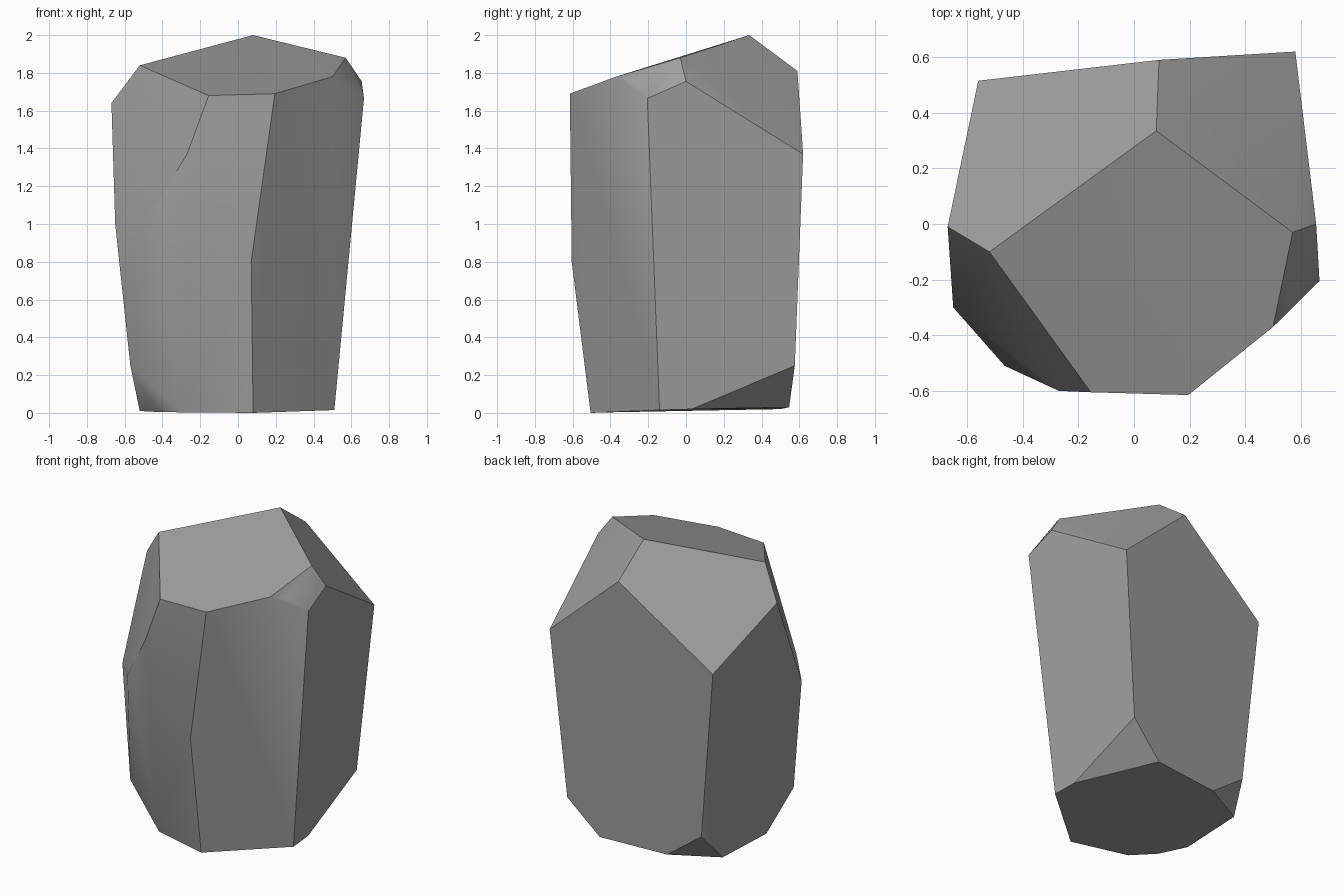
import bpy, bmesh, math

if "Cube" in bpy.data.objects:
    bpy.data.objects.remove(bpy.data.objects["Cube"])

# Key corners of the chipped boulder, grouped by region
crown = [(0.08, 0.335, 2.0), (-0.52, -0.10, 1.84), (-0.155, -0.605, 1.68),
         (0.195, -0.615, 1.69), (0.57, -0.03, 1.88), (0.50, -0.37, 1.78),
         (0.56, -0.30, 1.755), (0.667, -0.205, 1.665), (0.65, -0.09, 1.735),
         (0.655, 0.0, 1.755)]
back = [(0.09, 0.59, 1.81), (0.58, 0.62, 1.37), (-0.56, 0.515, 1.33),
        (-0.455, 0.486, 0.20), (0.48, 0.576, 0.25)]
left_front = [(-0.67, -0.01, 1.64), (-0.65, -0.30, 1.0), (-0.465, -0.51, 1.05),
              (-0.27, -0.60, 1.37), (-0.57, -0.33, 0.25), (0.07, -0.605, 0.80)]
base = [(0.08, -0.505, 0.0), (0.51, -0.14, 0.015), (0.50, 0.03, 0.02),
        (0.26, 0.546, 0.03), (-0.21, 0.50, 0.02), (-0.51, 0.34, 0.02),
        (-0.52, -0.11, 0.01), (-0.43, -0.28, 0.005), (-0.30, -0.41, 0.003)]

# Wrap a convex shell around the corners and merge the flat areas
bm = bmesh.new()
for p in crown + back + left_front + base:
    bm.verts.new(p)
hull = bmesh.ops.convex_hull(bm, input=bm.verts[:])
loose = [v for v in bm.verts if not v.link_faces]
bmesh.ops.delete(bm, geom=loose, context='VERTS')
bmesh.ops.dissolve_limit(bm, angle_limit=math.radians(2.5),
                         verts=bm.verts[:], edges=bm.edges[:])
bmesh.ops.recalc_face_normals(bm, faces=bm.faces[:])
for f in bm.faces:
    f.smooth = True

mesh = bpy.data.meshes.new("boulder")
bm.to_mesh(mesh)
bm.free()
rock = bpy.data.objects.new("boulder", mesh)
bpy.context.collection.objects.link(rock)

# Stone colour
stone = bpy.data.materials.new("grey stone")
stone.diffuse_color = (0.35, 0.35, 0.35, 1)
stone.use_nodes = True
stone.node_tree.nodes["Principled BSDF"].inputs["Base Color"].default_value = stone.diffuse_color
mesh.materials.append(stone)

# Soft shading on shallow bends, crisp edges on the large facets
bpy.context.view_layer.objects.active = rock
rock.select_set(True)
bpy.ops.object.shade_smooth_by_angle(angle=math.radians(30))
